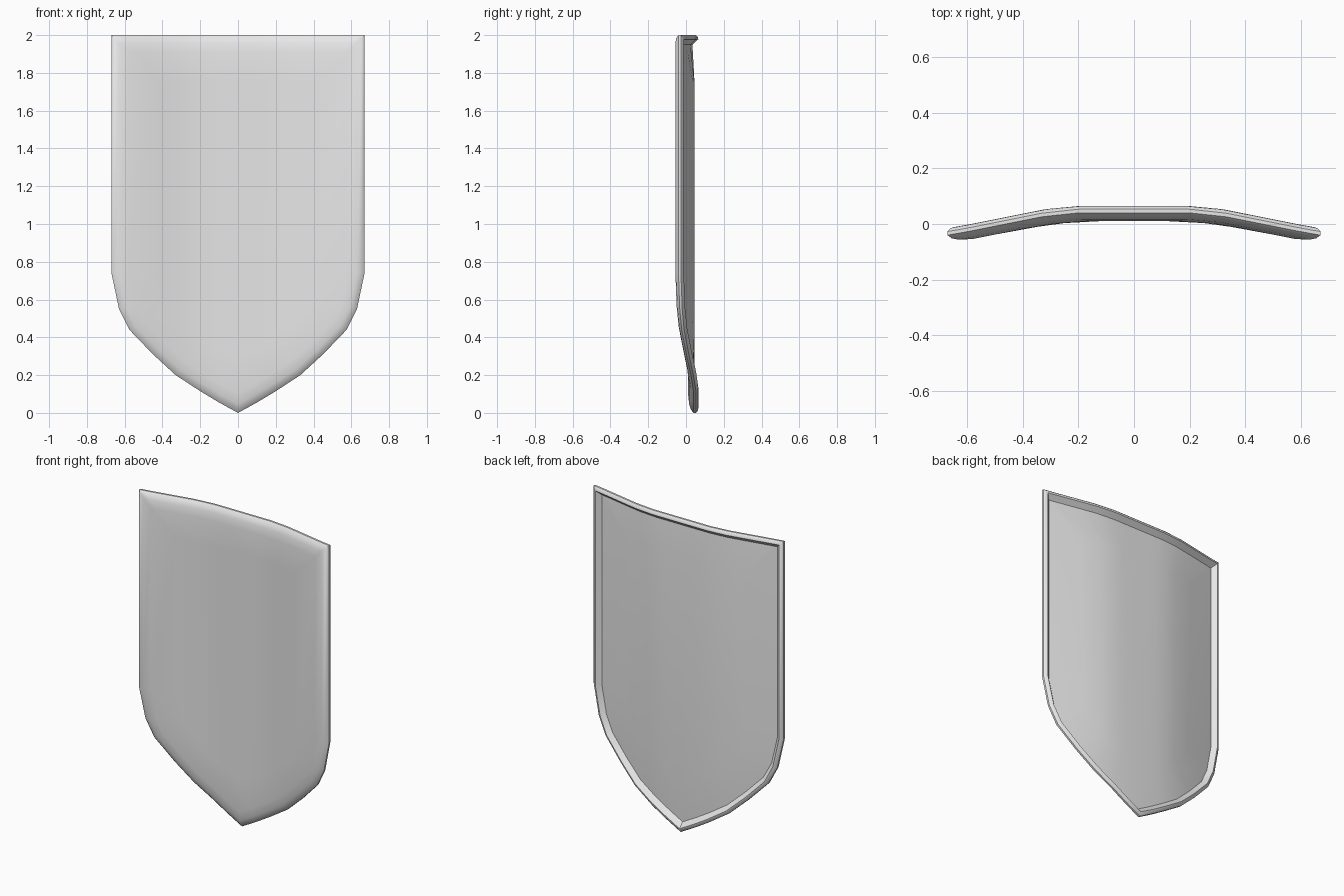
import bpy, bmesh, math

cube = bpy.data.objects.get("Cube")
if cube:
    bpy.data.objects.remove(cube, do_unlink=True)

# Half outline of the lower edge, from the point up to the straight side
LOWER = [(0, 0), (0.1, 0.055), (0.2, 0.115), (0.33, 0.2), (0.45, 0.31),
         (0.575, 0.44), (0.63, 0.55), (0.67, 0.74)]
# Bend of the board across its width: (distance from middle, depth)
BEND = [(0, 0.01), (0.2, 0.01), (0.32, -0.002), (0.6, -0.058), (0.67, -0.07)]
# Section through the edge: (inset, depth), from front panel round to back panel
SECTION = [(0.25, 0), (0.09, 0), (0.04, 0.007), (0.015, 0.016), (0, 0.03),
           (0, 0.043), (0.01, 0.053), (0.022, 0.055), (0.05, 0.024), (0.25, 0.035)]
HALF, SHOULDER, TOP = 0.67, 0.74, 2.0


def bend(x):
    x = abs(x)
    for (x0, y0), (x1, y1) in zip(BEND, BEND[1:]):
        if x <= x1 + 1e-6:
            return y0 + (y1 - y0) * (x - x0) / (x1 - x0)
    return BEND[-1][1]


def ring(bm, inset, depth):
    """Lower and upper rows of points of the outline, shrunk by the inset."""
    both = [(-x, z) for x, z in LOWER[:0:-1]] + LOWER
    shrink = 1 - inset / HALF
    low, high = [], []
    for x, z in both:
        x *= shrink
        z = SHOULDER + (z - SHOULDER) * (1 - 1.156 * inset / SHOULDER)
        y = bend(x) + depth
        low.append(bm.verts.new((x, y, z)))
        high.append(bm.verts.new((x, y, TOP - inset)))
    return low, high


def panel(bm, rows):
    low, high = rows
    for i in range(len(low) - 1):
        bm.faces.new((low[i], low[i + 1], high[i + 1], high[i]))


# Curved board with a rolled front edge and a raised rim on the back
bm = bmesh.new()
rings = [ring(bm, d, y) for d, y in SECTION]
loops = [low + high[::-1] for low, high in rings]
for a, b in zip(loops, loops[1:]):
    n = len(a)
    for i in range(n):
        j = (i + 1) % n
        bm.faces.new((a[i], a[j], b[j], b[i]))
panel(bm, rings[0])
panel(bm, rings[-1])
bmesh.ops.recalc_face_normals(bm, faces=bm.faces)

mesh = bpy.data.meshes.new("shield_board")
bm.to_mesh(mesh)
bm.free()
board = bpy.data.objects.new("shield_board", mesh)
bpy.context.collection.objects.link(board)

# Plain grey finish
grey = bpy.data.materials.new("plain_grey")
grey.use_nodes = True
color = (0.8, 0.8, 0.8, 1)
grey.diffuse_color = color
grey.node_tree.nodes["Principled BSDF"].inputs["Base Color"].default_value = color
mesh.materials.append(grey)

bpy.ops.object.select_all(action='DESELECT')
board.select_set(True)
bpy.context.view_layer.objects.active = board
bpy.ops.object.shade_smooth_by_angle(angle=math.radians(40))
